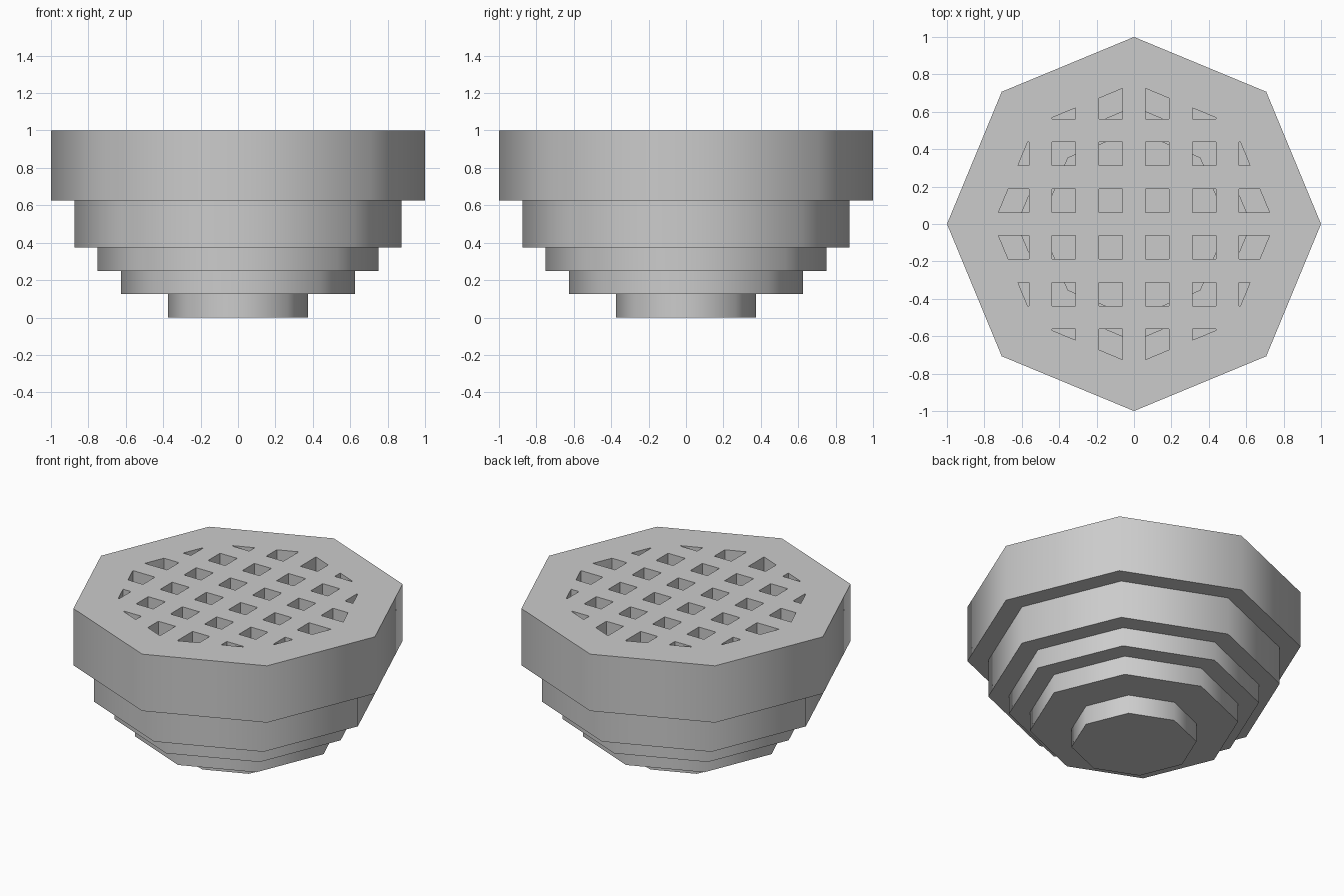
import bpy, bmesh
from math import cos, sin, pi, radians

if "Cube" in bpy.data.objects:
    bpy.data.objects.remove(bpy.data.objects["Cube"])

SIDES = 8


def new_object(name, bm):
    bmesh.ops.recalc_face_normals(bm, faces=bm.faces[:])
    mesh = bpy.data.meshes.new(name)
    bm.to_mesh(mesh)
    bm.free()
    ob = bpy.data.objects.new(name, mesh)
    bpy.context.collection.objects.link(ob)
    return ob


def lathe(name, profile):
    """Closed octagonal solid from (radius, z) points, bottom to top."""
    bm = bmesh.new()
    rings = [[bm.verts.new((r * cos(2 * pi * i / SIDES), r * sin(2 * pi * i / SIDES), z))
              for i in range(SIDES)] for r, z in profile]
    for low, high in zip(rings, rings[1:]):
        for i in range(SIDES):
            j = (i + 1) % SIDES
            bm.faces.new((low[i], low[j], high[j], high[i]))
    bm.faces.new(rings[0][::-1])
    bm.faces.new(rings[-1])
    return new_object(name, bm)


def bars(name, axis):
    """Five parallel square bars, spaced along the given axis."""
    bm = bmesh.new()
    for k in range(-2, 3):
        verts = bmesh.ops.create_cube(bm, size=1)["verts"]
        size = [2, 2, 0.225]
        size[axis] = 0.125
        centre = [0, 0, 0.9875]
        centre[axis] = k * 0.25
        bmesh.ops.scale(bm, verts=verts, vec=size)
        bmesh.ops.translate(bm, verts=verts, vec=centre)
    return new_object(name, bm)


def subtract(target, cutter):
    mod = target.modifiers.new("cut", "BOOLEAN")
    mod.operation = "DIFFERENCE"
    mod.solver = "EXACT"
    mod.object = cutter
    with bpy.context.temp_override(object=target, active_object=target):
        bpy.ops.object.modifier_apply(modifier=mod.name)
    bpy.data.objects.remove(cutter)


def steps(tiers):
    return [p for r, z0, z1 in tiers for p in ((r, z0), (r, z1))]


# Stepped outer bowl
bowl = lathe("stepped_bowl_with_grate", steps([
    (0.375, 0, 0.125), (0.625, 0.125, 0.25), (0.75, 0.25, 0.375),
    (0.875, 0.375, 0.625), (1, 0.625, 1)]))

# Stepped hollow, with the grate bars kept out of it
hollow = lathe("hollow_cutter", steps([
    (0.5, 0.25, 0.375), (0.625, 0.375, 0.625), (0.75, 0.625, 1.05)]))
subtract(hollow, bars("bars_x", 0))
subtract(hollow, bars("bars_y", 1))
subtract(bowl, hollow)

# Soft octagon sides, sharp steps and grate
bpy.ops.object.select_all(action="DESELECT")
bowl.select_set(True)
bpy.context.view_layer.objects.active = bowl
bpy.ops.object.shade_smooth_by_angle(angle=radians(50))
